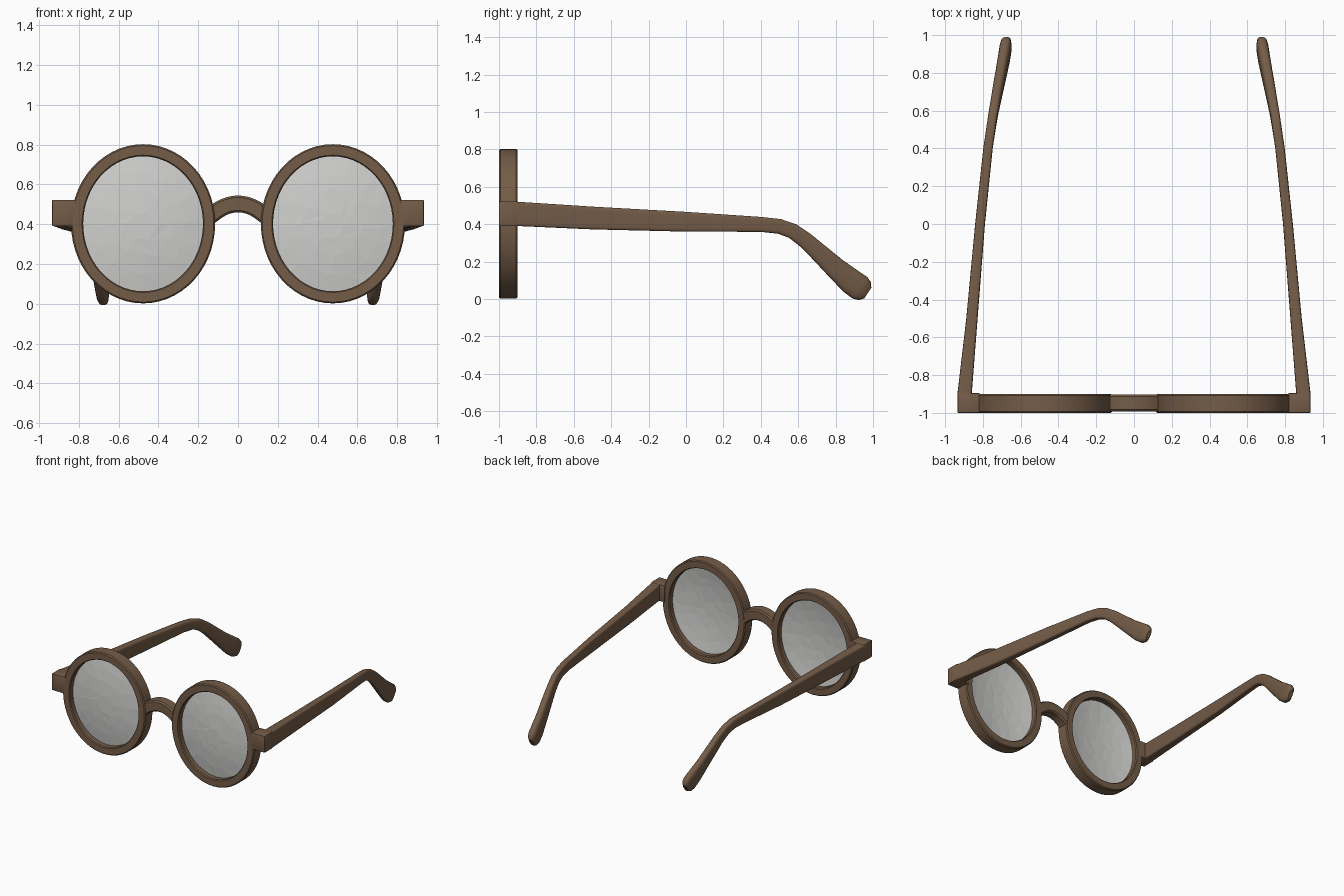
import bpy, bmesh, math, random
from mathutils import Vector

cube = bpy.data.objects.get("Cube")
if cube:
    bpy.data.objects.remove(cube, do_unlink=True)
random.seed(4)


def material(name, colour, rough):
    m = bpy.data.materials.new(name)
    m.use_nodes = True
    m.diffuse_color = (*colour, 1)
    bsdf = m.node_tree.nodes["Principled BSDF"]
    bsdf.inputs["Base Color"].default_value = (*colour, 1)
    bsdf.inputs["Roughness"].default_value = rough
    return m


BROWN = material("brown frame", (0.175, 0.107, 0.064), 0.5)
GREY = material("pale grey lens", (0.63, 0.63, 0.62), 0.2)


def finish(name, bm, mat, smooth=True):
    bmesh.ops.recalc_face_normals(bm, faces=bm.faces)
    mesh = bpy.data.meshes.new(name)
    bm.to_mesh(mesh)
    bm.free()
    mesh.materials.append(mat)
    ob = bpy.data.objects.new(name, mesh)
    bpy.context.collection.objects.link(ob)
    if smooth:
        bpy.ops.object.select_all(action="DESELECT")
        ob.select_set(True)
        bpy.context.view_layer.objects.active = ob
        bpy.ops.object.shade_smooth_by_angle(angle=math.radians(35))
    return ob


def loft(name, rings, mat, closed=False):
    """Skin a row of equal rings; closed joins the last ring to the first."""
    bm = bmesh.new()
    rows = [[bm.verts.new(p) for p in ring] for ring in rings]
    n = len(rows[0])
    pairs = list(zip(rows, rows[1:]))
    if closed:
        pairs.append((rows[-1], rows[0]))
    else:
        bm.faces.new(rows[0])
        bm.faces.new(rows[-1])
    for a, b in pairs:
        for i in range(n):
            j = (i + 1) % n
            bm.faces.new((a[i], a[j], b[j], b[i]))
    return finish(name, bm, mat)


def box(name, lo, hi, bevel):
    bm = bmesh.new()
    bmesh.ops.create_cube(bm, size=1)
    for v in bm.verts:
        v.co = [l + (h - l) * (c + 0.5) for l, h, c in zip(lo, hi, v.co)]
    bmesh.ops.bevel(bm, geom=bm.edges[:], offset=bevel, segments=2, affect="EDGES", profile=0.5)
    return finish(name, bm, BROWN)


FRONT, BACK = -1.0, -0.9
EYE_X, EYE_Z = 0.477, 0.402


def rim(side, name):
    # offset from the lens opening and depth of the bevelled section
    section = [(0, FRONT + .008), (.006, FRONT), (.054, FRONT), (.061, FRONT + .008),
               (.061, BACK - .008), (.054, BACK), (.006, BACK), (0, BACK - .008)]
    rings = []
    for i in range(56):
        a = math.tau * i / 56
        rings.append([(side * EYE_X + (.301 + r) * math.cos(a), y,
                       EYE_Z + (.339 + r) * math.sin(a)) for r, y in section])
    loft(name, rings, BROWN, closed=True)


def lens(side, name):
    # thin faceted dome with slightly uneven facets
    bm = bmesh.new()
    levels = [(1.02, 24), (.76, 16), (.5, 12), (.22, 6)]
    points = []
    for r, n in levels:
        for i in range(n):
            wobble = 0 if r > 1 else .25
            a = math.tau * (i + random.uniform(-wobble, wobble)) / n
            q = r + random.uniform(-.2, .2) * wobble
            points.append((q * math.cos(a), q * math.sin(a)))
    rows, start = [], 0
    for r, n in levels:
        row = []
        for px, pz in points[start:start + n]:
            bulge = .03 * (1 - px * px - pz * pz)
            row.append(bm.verts.new((side * EYE_X + .301 * px, -.95 - bulge,
                                     EYE_Z + .339 * pz)))
        rows.append(row)
        start += n
    # stitch neighbouring rings of different counts with triangles
    for a, b in zip(rows, rows[1:]):
        i = j = 0
        while i < len(a) or j < len(b):
            if j == len(b) or (i < len(a) and (i + 1) / len(a) <= (j + 1) / len(b)):
                bm.faces.new((a[i % len(a)], a[(i + 1) % len(a)], b[j % len(b)]))
                i += 1
            else:
                bm.faces.new((a[i % len(a)], b[(j + 1) % len(b)], b[j % len(b)]))
                j += 1
    bm.faces.new(rows[-1])
    ob = finish(name, bm, GREY, smooth=False)
    solid = ob.modifiers.new("thickness", "SOLIDIFY")
    solid.thickness = .012
    solid.offset = 0


# centre y, centre z, centre x, half height, half width, squareness
TEMPLE = [(-.9, .455, .897, .065, .038, 9), (-.5, .433, .858, .061, .030, 7),
          (0, .413, .815, .053, .026, 6), (.4, .399, .773, .040, .025, 5),
          (.5, .388, .758, .040, .025, 4), (.57, .363, .747, .041, .025, 4),
          (.64, .313, .734, .044, .026, 3.5), (.72, .240, .719, .050, .028, 3.5),
          (.80, .165, .703, .058, .030, 3), (.885, .092, .687, .069, .032, 3),
          (.93, .060, .680, .070, .032, 3), (.957, .042, .677, .058, .027, 3),
          (.972, .032, .675, .034, .016, 2.5)]


def temple(side, name):
    rings = []
    for k, (y, z, x, h, w, power) in enumerate(TEMPLE):
        before, after = TEMPLE[max(k - 1, 0)], TEMPLE[min(k + 1, len(TEMPLE) - 1)]
        along = Vector((0, after[0] - before[0], after[1] - before[1])).normalized()
        up = Vector((0, -along.z, along.y)) if k else Vector((0, 0, 1))
        ring = []
        for i in range(20):
            a = math.tau * (i + .5) / 20
            c, s = math.cos(a), math.sin(a)
            u = math.copysign(abs(c) ** (2 / power), c) * w
            v = math.copysign(abs(s) ** (2 / power), s) * h
            ring.append(Vector((side * (x + u), y, z)) + up * v)
        rings.append(ring)
    loft(name, rings, BROWN)


def bridge():
    rings = []
    for i in range(17):
        t = -1 + i / 8
        x, z = .142 * t, .502 - .064 * t * t
        slope = -.128 * t / .142
        nx, nz = Vector((-slope, 1)).normalized()
        section = [(-.042, FRONT + .018), (-.032, FRONT + .008), (.032, FRONT + .008),
                   (.042, FRONT + .018), (.042, BACK - .012), (.032, BACK - .002),
                   (-.032, BACK - .002), (-.042, BACK - .012)]
        rings.append([(x + nx * d, y, z + nz * d) for d, y in section])
    loft("bridge", rings, BROWN)


bridge()
for side, word in ((1, "left"), (-1, "right")):
    rim(side, word + "_rim")
    lens(side, word + "_lens")
    temple(side, word + "_temple")
    # end piece on the rim, with the hinge block behind it
    xs = sorted((side * .815, side * .934))
    box(word + "_end_piece", (xs[0], FRONT, .39), (xs[1], BACK + .004, .522), .005)
    xs = sorted((side * .862, side * .9))
    box(word + "_hinge", (xs[0], BACK - .01, .415), (xs[1], -.8, .48), .004)
